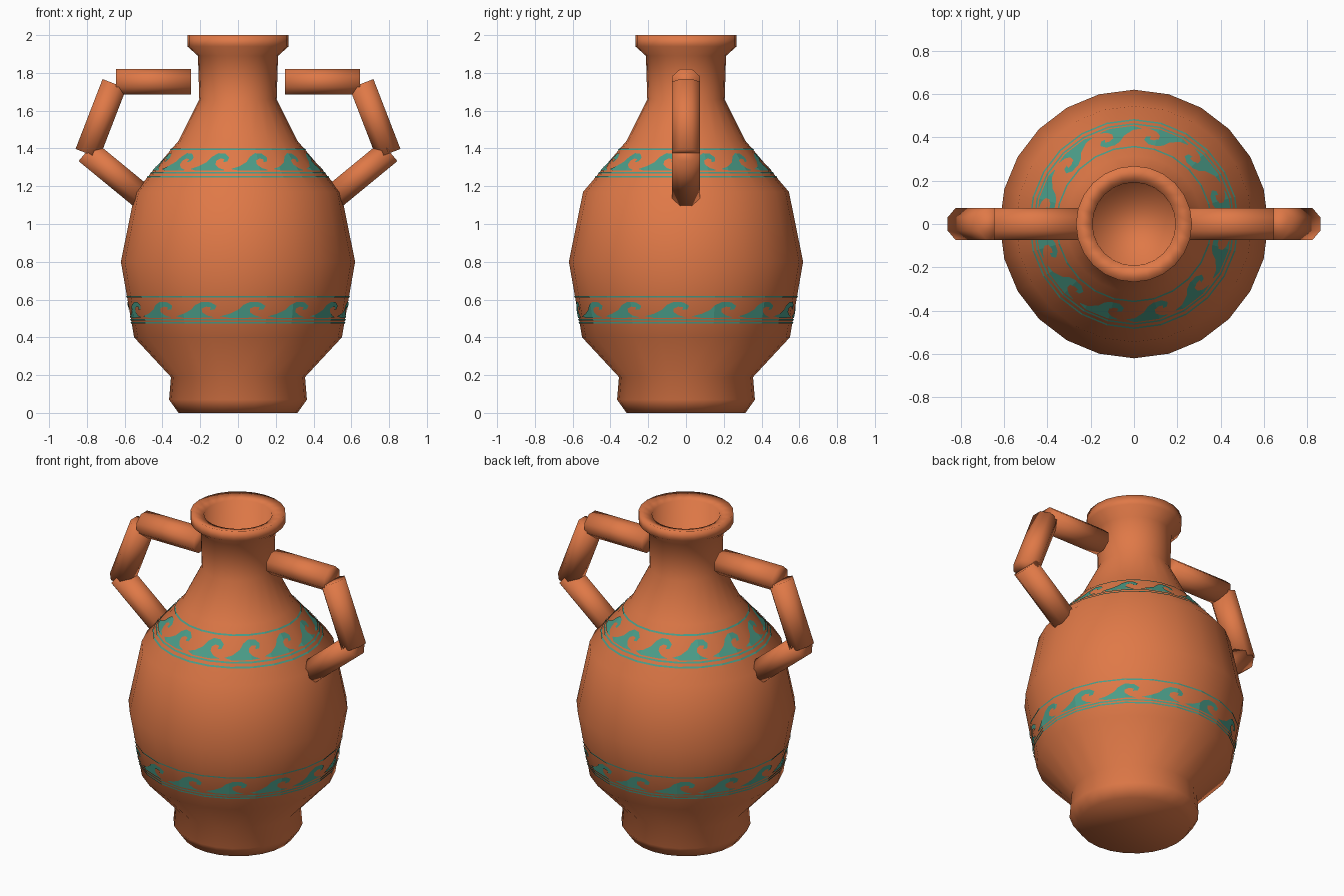
import bpy, bmesh
from math import pi, sin, cos, radians
from mathutils import Vector, Matrix

cube = bpy.data.objects.get("Cube")
if cube:
    bpy.data.objects.remove(cube, do_unlink=True)

SIDES = 24
STEP = 2 * pi / SIDES


def material(name, rgb):
    mat = bpy.data.materials.new(name)
    mat.use_nodes = True
    mat.diffuse_color = (*rgb, 1)
    bsdf = mat.node_tree.nodes["Principled BSDF"]
    bsdf.inputs["Base Color"].default_value = (*rgb, 1)
    bsdf.inputs["Roughness"].default_value = 0.8
    return mat


clay = material("terracotta", (0.74, 0.19, 0.063))
teal = material("teal_paint", (0.07, 0.34, 0.25))


def finish(bm, name, mat, smooth=True):
    for f in bm.faces:
        f.smooth = smooth
    mesh = bpy.data.meshes.new(name)
    bm.to_mesh(mesh)
    bm.free()
    mesh.materials.append(mat)
    obj = bpy.data.objects.new(name, mesh)
    bpy.context.collection.objects.link(obj)
    return obj


# Body: foot, belly, shoulder, neck, lip and the inside of the neck
profile = [(0.315, 0), (0.365, 0.07), (0.355, 0.19), (0.55, 0.4),
           (0.62, 0.8), (0.545, 1.17), (0.315, 1.44), (0.205, 1.66),
           (0.212, 1.89), (0.268, 1.94), (0.268, 2.0), (0.192, 1.98),
           (0.185, 1.66)]
bm = bmesh.new()
ring = [bm.verts.new((0, -r, z)) for r, z in profile]
edges = [bm.edges.new(pair) for pair in zip(ring, ring[1:])]
bmesh.ops.spin(bm, geom=ring + edges, cent=(0, 0, 0), axis=(0, 0, 1),
               angle=2 * pi, steps=SIDES)
bmesh.ops.remove_doubles(bm, verts=bm.verts, dist=1e-4)
bmesh.ops.holes_fill(bm, edges=[e for e in bm.edges if e.is_boundary], sides=0)
bmesh.ops.recalc_face_normals(bm, faces=bm.faces)
finish(bm, "vase_body", clay)


# Handles: three eight-sided rods on each side
def rod(name, start, end):
    a, b = (Vector((x, 0, z)) for x, z in (start, end))
    bm = bmesh.new()
    radius = 0.075 / cos(pi / 8)
    bmesh.ops.create_cone(bm, cap_ends=True, segments=8, radius1=radius,
                          radius2=radius, depth=(b - a).length)
    bmesh.ops.rotate(bm, verts=bm.verts, matrix=Matrix.Rotation(pi / 8, 3, "Z"))
    bmesh.ops.scale(bm, verts=bm.verts, vec=(0.9, 1, 1))
    along = (b - a).normalized()
    across = Vector((0, 1, 0))
    turn = Matrix((across.cross(along), across, along)).transposed()
    bmesh.ops.transform(bm, verts=bm.verts,
                        matrix=Matrix.Translation((a + b) / 2) @ turn.to_4x4())
    finish(bm, name, clay)


rods = {"upper": ((0.25, 1.753), (0.647, 1.753)),
        "middle": ((0.654, 1.743), (0.797, 1.373)),
        "lower": ((0.801, 1.385), (0.499, 1.137))}
for side, sign in (("left", 1), ("right", -1)):
    for part, (p, q) in rods.items():
        rod(f"{side}_handle_{part}", (sign * p[0], p[1]), (sign * q[0], q[1]))


# Painted bands: drawn flat as (angle, height), then wrapped on the body facets
def wrap(angle, z):
    for (r0, z0), (r1, z1) in zip(profile, profile[1:]):
        if z0 <= z <= z1:
            r = r0 + (r1 - r0) * (z - z0) / (z1 - z0)
            break
    off = angle % STEP - STEP / 2
    r = r * cos(STEP / 2) / cos(off) + 0.004
    return r * sin(angle), -r * cos(angle), z


wave = [(0, 0.1), (0.2, 0.25), (0.38, 0.5), (0.48, 0.8), (0.63, 1), (0.82, 0.97),
        (0.94, 0.75), (0.9, 0.52), (0.8, 0.5), (0.82, 0.66), (0.72, 0.7),
        (0.62, 0.58), (0.62, 0.36), (0.72, 0.16), (0.88, 0.03), (0.5, 0), (0.2, 0)]


def painted(name, shapes):
    bm = bmesh.new()
    for shape in shapes:
        bm.faces.new([bm.verts.new((a, z, 0)) for a, z in shape])
    bmesh.ops.triangulate(bm, faces=bm.faces)
    for k in range(-SIDES, 2 * SIDES):
        bmesh.ops.bisect_plane(bm, geom=bm.verts[:] + bm.edges[:] + bm.faces[:],
                               plane_co=(k * STEP, 0, 0), plane_no=(1, 0, 0))
    for f in bm.faces:
        f.normal_update()
    bmesh.ops.reverse_faces(bm, faces=[f for f in bm.faces if f.normal.z < 0])
    for v in bm.verts:
        v.co = wrap(v.co.x, v.co.y)
    finish(bm, name, teal, smooth=False)


def band(name, count, phase, low, high, lines):
    pitch = 2 * pi / count
    painted(name + "_waves",
            [[(radians(phase) + (i + u) * pitch, low + v * (high - low))
              for u, v in wave] for i in range(count)])
    h = 0.004
    painted(name + "_lines",
            [[(0, z - h), (2 * pi, z - h), (2 * pi, z + h), (0, z + h)]
             for z in lines])


band("shoulder_band", 12, -5, 1.282, 1.375, (1.395, 1.272, 1.25))
band("belly_band", 14, -9.7, 0.503, 0.588, (0.614, 0.492, 0.476))
